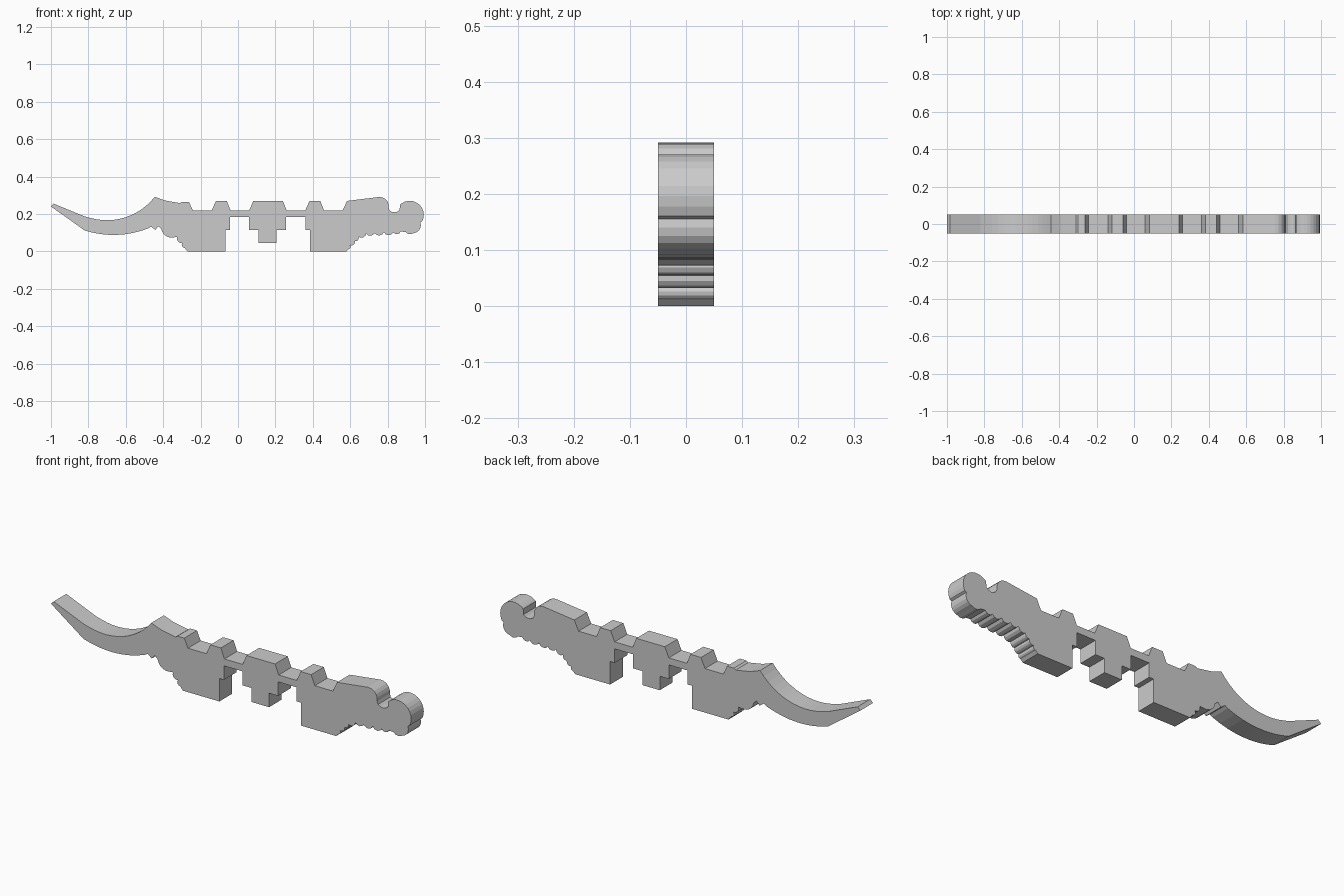
import bpy, bmesh
from mathutils import Vector

if "Cube" in bpy.data.objects:
    bpy.data.objects.remove(bpy.data.objects["Cube"])


def arc(a, m, b, n):
    """Points on the circular arc from a through m to b (x, z)."""
    import math
    (ax, ay), (bx, by), (cx, cy) = a, m, b
    d = 2 * (ax * (by - cy) + bx * (cy - ay) + cx * (ay - by))
    sa, sb, sc = ax * ax + ay * ay, bx * bx + by * by, cx * cx + cy * cy
    ux = (sa * (by - cy) + sb * (cy - ay) + sc * (ay - by)) / d
    uy = (sa * (cx - bx) + sb * (ax - cx) + sc * (bx - ax)) / d
    r = math.hypot(ax - ux, ay - uy)
    t0 = math.atan2(ay - uy, ax - ux)
    t1 = (math.atan2(cy - uy, cx - ux) - t0) % math.tau
    if (math.atan2(by - uy, bx - ux) - t0) % math.tau > t1:
        t1 -= math.tau
    return [(ux + r * math.cos(t0 + t1 * i / n), uy + r * math.sin(t0 + t1 * i / n))
            for i in range(n + 1)]


def scallops(points, bulge=0.3, n=4):
    """Small rounded bumps between successive points (bulging to the left)."""
    out = []
    for a, b in zip(points, points[1:]):
        va, vb = Vector(a), Vector(b)
        d = vb - va
        m = (va + vb) / 2 + Vector((-d.y, d.x)) * bulge
        out += arc(a, tuple(m), b, n)[:-1]
    return out + [points[-1]]


def tooth(x0, x1, z0=0.22, z1=0.27):
    """Tapered crenellation on the upper edge."""
    return [(x0, z0), (x0 + 0.022, z1), (x1 - 0.02, z1), (x1, z0)]


# Upper edge: horn, left shoulder, teeth, right shoulder, round knob
upper = [(-1, 0.24), (-0.985, 0.255), (-0.82, 0.187)]
upper += arc((-0.79, 0.179), (-0.62, 0.177), (-0.445, 0.292), 12)
upper += [(-0.39, 0.272), (-0.31, 0.258), (-0.30, 0.265), (-0.262, 0.265), (-0.242, 0.22)]
for x0, x1 in ((-0.14, -0.04), (0.06, 0.26), (0.36, 0.46)):
    upper += tooth(x0, x1)
upper += [(0.56, 0.22), (0.583, 0.27)]
upper += arc((0.755, 0.291), (0.792, 0.277), (0.805, 0.235), 5)
upper += arc((0.81, 0.22), (0.835, 0.209), (0.864, 0.222), 4)
upper += [(0.866, 0.25)]
upper += arc((0.875, 0.257), (0.965, 0.254), (0.985, 0.161), 11)

# Scalloped underside on the right, running to the right foot
lower = arc((0.975, 0.155), (0.975, 0.125), (0.955, 0.103), 4)
lower += arc((0.94, 0.098), (0.918, 0.092), (0.895, 0.104), 3)
lower += scallops([(0.87, 0.106), (0.83, 0.102), (0.78, 0.102), (0.73, 0.098), (0.685, 0.096),
                   (0.645, 0.078), (0.625, 0.055), (0.60, 0.033), (0.59, 0.012)])

# Feet, thin bar and stepped middle block
lower += [(0.578, 0), (0.385, 0), (0.385, 0.115), (0.36, 0.115), (0.36, 0.185),
          (0.257, 0.185), (0.257, 0.115), (0.207, 0.115), (0.207, 0.045),
          (0.11, 0.045), (0.11, 0.115), (0.06, 0.115), (0.06, 0.185),
          (-0.043, 0.185), (-0.043, 0.115), (-0.068, 0.115), (-0.068, 0), (-0.27, 0)]

# Left underside bumps and lower edge of the horn
lower += scallops([(-0.285, 0.018), (-0.298, 0.045), (-0.325, 0.077)])
lower += arc((-0.345, 0.075), (-0.385, 0.082), (-0.41, 0.12), 5)
lower += [(-0.425, 0.135), (-0.442, 0.115), (-0.465, 0.132)]
lower += arc((-0.48, 0.123), (-0.66, 0.088), (-0.82, 0.112), 8)

# Extrude the outline through the thickness
bm = bmesh.new()
face = bm.faces.new([bm.verts.new((x, -0.05, z)) for x, z in upper + lower])
ext = bmesh.ops.extrude_face_region(bm, geom=[face], use_keep_orig=True)
bmesh.ops.translate(bm, vec=(0, 0.1, 0),
                    verts=[g for g in ext["geom"] if isinstance(g, bmesh.types.BMVert)])
bmesh.ops.recalc_face_normals(bm, faces=bm.faces)
mesh = bpy.data.meshes.new("bow_frame")
bm.to_mesh(mesh)
bm.free()
bpy.context.collection.objects.link(bpy.data.objects.new("horned_bar", mesh))
